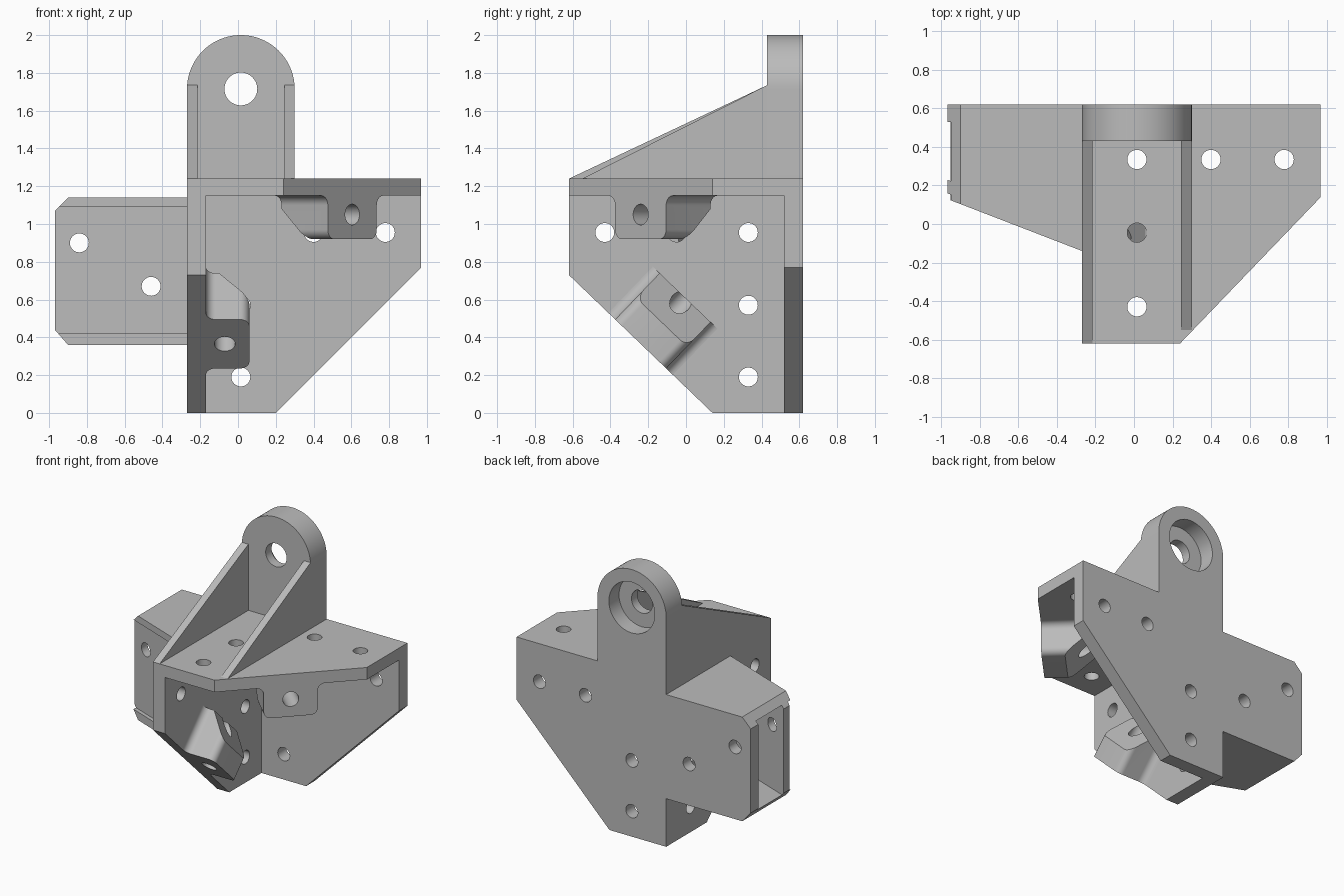
import bpy, bmesh
from math import sin, cos, pi
from mathutils import Vector

cube = bpy.data.objects.get("Cube")
if cube:
    bpy.data.objects.remove(cube, do_unlink=True)

grey = bpy.data.materials.new("plain_grey")
grey.use_nodes = True
grey.diffuse_color = (0.5, 0.5, 0.5, 1)
grey.node_tree.nodes["Principled BSDF"].inputs["Base Color"].default_value = (0.5, 0.5, 0.5, 1)

AX, AY, AZ = Vector((1, 0, 0)), Vector((0, 1, 0)), Vector((0, 0, 1))
ZERO = Vector((0, 0, 0))
# Frames: two profile axes, extrusion axis, origin
SIDE = (AY, AZ, AX, ZERO)
FRONT = (AX, AZ, AY, ZERO)
PLAN = (AX, AY, AZ, ZERO)
HOLE_R = 0.05


def arc(cx, cy, r, a0, a1, n=12):
    """Points on an arc; angles in half turns."""
    return [(cx + r * cos(pi * (a0 + (a1 - a0) * i / n)),
             cy + r * sin(pi * (a0 + (a1 - a0) * i / n))) for i in range(n + 1)]


def prism(name, frame, lo, hi, *outlines):
    """Extrude one or more outlines along the frame's third axis."""
    u, v, w, o = frame
    bm = bmesh.new()
    for pts in outlines:
        a, b = [[bm.verts.new(o + u * p + v * q + w * d) for p, q in pts] for d in (lo, hi)]
        bm.faces.new(a)
        bm.faces.new(b)
        for i in range(len(pts)):
            j = (i + 1) % len(pts)
            bm.faces.new((a[i], a[j], b[j], b[i]))
    bmesh.ops.recalc_face_normals(bm, faces=bm.faces)
    mesh = bpy.data.meshes.new(name)
    bm.to_mesh(mesh)
    bm.free()
    mesh.materials.append(grey)
    obj = bpy.data.objects.new(name, mesh)
    bpy.context.collection.objects.link(obj)
    return obj


def carve(obj, frame, lo, hi, *outlines, op='DIFFERENCE'):
    """Boolean an extruded outline into the part, then discard the cutter."""
    cutter = prism("cutter", frame, lo, hi, *outlines)
    cutter.hide_render = True
    mod = obj.modifiers.new("carve", 'BOOLEAN')
    mod.operation, mod.object, mod.solver = op, cutter, 'EXACT'
    bpy.context.view_layer.objects.active = obj
    bpy.ops.object.modifier_apply(modifier=mod.name)
    bpy.data.objects.remove(cutter, do_unlink=True)


def drill(obj, frame, lo, hi, centres, r=HOLE_R):
    carve(obj, frame, lo, hi, *[arc(x, y, r, 0, 2, 40)[:-1] for x, y in centres])


# Three mutually square plates
top_plate = prism("top_plate", PLAN, 1.15, 1.24,
                  [(-0.27, -0.62), (0.24, -0.62), (0.97, 0.14), (0.97, 0.62), (-0.27, 0.62)])
drill(top_plate, PLAN, 1, 1.4,
      [(0.015, -0.43), (0.015, -0.045), (0.015, 0.335), (0.4, 0.335), (0.78, 0.335)])

side_plate = prism("side_plate", SIDE, -0.27, -0.17,
                   [(0.14, 0), (0.62, 0), (0.62, 1.15), (-0.62, 1.15), (-0.62, 0.73)])
drill(side_plate, SIDE, -0.4, 0,
      [(0.33, 0.19), (0.33, 0.57), (0.33, 0.955), (-0.43, 0.955), (-0.05, 0.955)])

back_plate = prism("back_plate", FRONT, 0.52, 0.62,
                   [(-0.17, 0), (0.2, 0), (0.97, 0.77), (0.97, 1.15), (-0.17, 1.15)])
drill(back_plate, FRONT, 0.4, 0.8,
      [(0.015, 0.19), (0.015, 0.57), (0.4, 0.955), (0.78, 0.955)])


def boss(name, origin, along, inward, height):
    """Filleted boss on a plate, flush with its sloping edge, with a sloped inner end."""
    s, t, h = along.normalized(), inward.normalized(), height
    o = Vector(origin)
    half, tall, r = 0.187, 0.23, 0.05
    right = arc(half + r, r, r, 1.5, 1, 8) + arc(half - r, tall - r, r, 0, 0.5, 8)
    right = [(half + r, -0.01)] + right
    left = [(-x, y) for x, y in reversed(right)]
    obj = prism(name, (s, h, t, o), 0, 0.34, right + left)
    carve(obj, (t, h, s, o), -0.5, 0.5,
          [(-0.1, -0.1), (0.34, -0.1), (0.34, 0.07), (0.16, tall), (0.16, 0.4), (-0.1, 0.4)],
          op='INTERSECT')
    drill(obj, (s, h, t, o), -0.2, 0.6, [(0, 0.1)], 0.055)
    return obj


top_boss = boss("top_boss", (0.605, -0.24, 1.15), Vector((0.73, 0.76, 0)),
                Vector((-0.76, 0.73, 0)), -AZ)
side_boss = boss("side_boss", (-0.17, -0.24, 0.365), Vector((0, 0.76, -0.73)),
                 Vector((0, 0.73, 0.76)), AX)

# Round-topped lug with counterbored eye
lug = prism("lug", FRONT, 0.43, 0.62,
            [(-0.27, 1.24), (0.3, 1.24)] + arc(0.015, 1.715, 0.285, 0, 1, 48))
drill(lug, FRONT, 0.5, 0.8, [(0.015, 1.715)], 0.19)
drill(lug, FRONT, 0.3, 0.7, [(0.015, 1.715)], 0.087)

# Gussets bracing the lug
gussets = [prism(name, SIDE, x, x + 0.055, [(y, 1.24), (0.43, 1.24), (0.43, 1.735)])
           for name, x, y in (("right_gusset", -0.27, -0.62), ("left_gusset", 0.245, -0.55))]

# Tapered hollow arm on the right
arm = prism("hollow_arm", FRONT, -0.3, 0.62,
            [(-0.27, 0.36), (-0.9, 0.36), (-0.97, 0.44), (-0.97, 1.07),
             (-0.9, 1.14), (-0.27, 1.14)])


def slant(x, offset=0):
    return 0.13 - 0.386 * (x + 0.97) + offset


def below_slant(offset):
    return [(-1.2, -0.6), (0, -0.6), (0, slant(0, offset)), (-1.2, slant(-1.2, offset))]


carve(arm, PLAN, 0, 1.4, below_slant(0))
carve(arm, PLAN, 0.42, 1.09, below_slant(0.03))
carve(arm, PLAN, 0.42, 1.09,
      [(-1.2, slant(-1.2, 0.1)), (0, slant(0, 0.1)), (0, 0.53), (-1.2, 0.53)])
drill(arm, FRONT, -0.5, 0.8, [(-0.46, 0.67), (-0.84, 0.9)])

# Smooth the bores and fillets, keep the edges crisp
bpy.ops.object.select_all(action='DESELECT')
for part in (top_plate, side_plate, back_plate, top_boss, side_boss, lug, arm, *gussets):
    part.select_set(True)
bpy.context.view_layer.objects.active = lug
bpy.ops.object.shade_smooth_by_angle()
